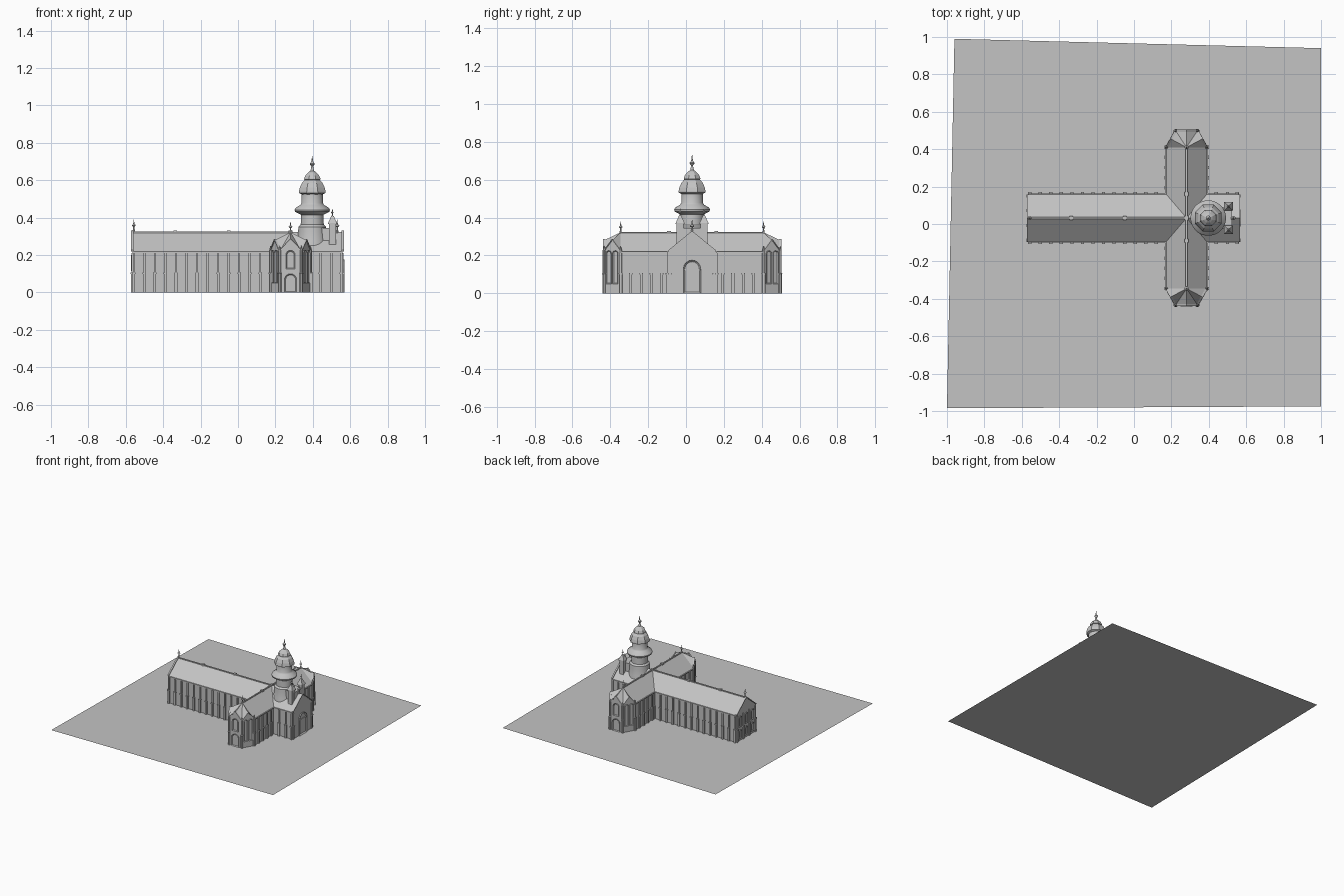
import bpy, bmesh, math
from mathutils import Matrix, Vector

if "Cube" in bpy.data.objects:
    bpy.data.objects.remove(bpy.data.objects["Cube"])

stone = bpy.data.materials.new("pale grey stone")
stone.use_nodes = True
GREY = (0.55, 0.55, 0.55, 1)
stone.diffuse_color = GREY
stone.node_tree.nodes["Principled BSDF"].inputs["Base Color"].default_value = GREY

YC = 0.032            # axis of nave
XT = 0.281            # axis of transept
NAVE_W, TRANS_W = 0.125, 0.107
EAVE, RIDGE = 0.22, 0.322
WEST, EAST, SOUTH, NORTH = -0.565, 0.56, -0.345, 0.41


def finish(name, bm, smooth=False):
    bmesh.ops.recalc_face_normals(bm, faces=bm.faces)
    me = bpy.data.meshes.new(name)
    bm.to_mesh(me)
    bm.free()
    me.materials.append(stone)
    ob = bpy.data.objects.new(name, me)
    bpy.context.collection.objects.link(ob)
    if smooth:
        bpy.ops.object.select_all(action='DESELECT')
        ob.select_set(True)
        bpy.context.view_layer.objects.active = ob
        bpy.ops.object.shade_smooth_by_angle(angle=math.radians(35))
    return ob


def sweep(bm, pts, vec):
    """Extrude a closed outline along a vector, returning the far face."""
    f = bm.faces.new([bm.verts.new(p) for p in pts])
    r = bmesh.ops.extrude_face_region(bm, geom=[f], use_keep_orig=True)
    bmesh.ops.translate(bm, vec=vec, verts=[v for v in r["geom"] if isinstance(v, bmesh.types.BMVert)])
    return [g for g in r["geom"] if isinstance(g, bmesh.types.BMFace)][0]


def box(bm, centre, size, angle=0):
    m = Matrix.Translation(centre) @ Matrix.Rotation(angle, 4, 'Z') @ Matrix.Diagonal((*size, 1))
    bmesh.ops.create_cube(bm, size=1, matrix=m)


def lathe(bm, profile, x, y, sides):
    """Stack of rings following (radius, height) pairs."""
    rings = []
    for r, z in profile:
        ring = []
        for i in range(sides):
            a = 2 * math.pi * (i + 0.5) / sides
            ring.append(bm.verts.new((x + r * math.cos(a), y + r * math.sin(a), z)))
        rings.append(ring)
    for lo, hi in zip(rings, rings[1:]):
        for i in range(sides):
            j = (i + 1) % sides
            bm.faces.new((lo[i], lo[j], hi[j], hi[i]))
    bm.faces.new(rings[0])
    bm.faces.new(rings[-1])


def finial(bm, x, y, z, h):
    shape = [(.09, 0), (.09, .2), (.05, .3), (.06, .45), (.17, .55), (.06, .66), (.01, 1)]
    lathe(bm, [(r * h, z + t * h) for r, t in shape], x, y, 8)


def arch(bm, base, angle, width, height, depth=0.007, rim=0.006):
    """Round-headed surround with a sunken panel; angle is its outward direction."""
    r = width / 2
    out = Vector((math.cos(angle), math.sin(angle), 0))
    side = Vector((-out.y, out.x, 0))
    base = Vector(base) - out * 0.002
    outline = [(-r, 0), (r, 0)]
    outline += [(r * math.cos(math.pi * i / 8), height - r + r * math.sin(math.pi * i / 8)) for i in range(9)]
    pts = [base + side * u + Vector((0, 0, v)) for u, v in outline]
    face = sweep(bm, pts, out * (depth + 0.002))
    bm.normal_update()
    bmesh.ops.inset_region(bm, faces=[face], thickness=rim, use_even_offset=True)
    bmesh.ops.translate(bm, vec=-out * (depth - 0.001), verts=face.verts)


def buttress(bm, x, y, angle, depth=0.012, width=0.014):
    """Stepped pier, thicker below mid height, with a small ledge."""
    c, s = math.cos(angle), math.sin(angle)
    for d, w, z0, z1 in ((depth, width, 0, .1), (depth + .003, width + .004, .1, .108),
                         (depth * .7, width * .8, .108, .212)):
        box(bm, (x + c * d / 2, y + s * d / 2, (z0 + z1) / 2), (d, w, z1 - z0), angle)


# Ground slab outline
bm = bmesh.new()
bm.faces.new([bm.verts.new((x, y, 0)) for x, y in ((-1, -.985), (1, -.975), (1, .94), (-.96, .99))])
finish("ground", bm)


def house(w):
    return [(-w, 0), (w, 0), (w, EAVE), (0, RIDGE), (-w, EAVE)]


# Long body and crossing arm
bm = bmesh.new()
sweep(bm, [(WEST, YC + u, z) for u, z in house(NAVE_W)], (EAST - WEST, 0, 0))
finish("nave_and_choir", bm)
bm = bmesh.new()
sweep(bm, [(XT + u, SOUTH, z) for u, z in house(TRANS_W)], (0, NORTH - SOUTH, 0))
finish("transept", bm)

# Eave cornices and ridge caps
bm = bmesh.new()
for s in (-1, 1):
    for x0, x1 in ((WEST, XT - TRANS_W), (XT + TRANS_W, EAST)):
        box(bm, ((x0 + x1) / 2, YC + s * NAVE_W, EAVE - .004), (x1 - x0, .014, .008))
    for y0, y1 in ((SOUTH, YC - NAVE_W), (YC + NAVE_W, NORTH)):
        box(bm, (XT + s * TRANS_W, (y0 + y1) / 2, EAVE - .004), (.014, y1 - y0, .008))
finish("cornices", bm)
bm = bmesh.new()
box(bm, ((WEST + XT) / 2, YC, RIDGE), (XT - WEST, .01, .006))
box(bm, (XT, (SOUTH + NORTH) / 2, RIDGE), (.01, NORTH - SOUTH, .006))
for x, y in ((-.335, YC), (-.05, YC), (XT, .16), (XT, -.09), (XT, YC)):
    box(bm, (x, y, RIDGE + .002), (.02, .02, .012))
finish("ridge_caps", bm)

# Buttresses along all walls
bm = bmesh.new()
UP = math.pi / 2
for s in (-1, 1):
    for i in range(14):
        buttress(bm, WEST + .008 + i * .0563, YC + s * NAVE_W, s * UP)
    for x in (.44, .5, EAST - .008):
        buttress(bm, x, YC + s * NAVE_W, s * UP)
    for i in range(5):
        for y in (NORTH - i * .054, SOUTH + i * .054):
            buttress(bm, XT + s * TRANS_W, y, 0 if s > 0 else math.pi, .009)
    for u in (.04, .118):
        buttress(bm, WEST, YC + s * u, math.pi, .008)
    buttress(bm, EAST, YC + s * .118, 0, .006)
finish("buttresses", bm)

# Three-sided ends of the transept with a gablet on every face
ends, frames, piers, coping = (bmesh.new() for _ in range(4))
for s, y in ((-1, SOUTH), (1, NORTH)):
    ring = [(XT - TRANS_W, y), (XT - .058, y + s * .088), (XT + .058, y + s * .088), (XT + TRANS_W, y)]
    sweep(ends, [(*p, 0) for p in ring], (0, 0, EAVE))
    for k, (a, b) in enumerate(zip(ring, ring[1:])):
        a, b = Vector((*a, EAVE)), Vector((*b, EAVE))
        mid = (a + b) / 2
        peak = mid + Vector((0, 0, .06))
        apex = Vector((XT, y, RIDGE))
        va, vb, vp, vt = (ends.verts.new(p) for p in (a, b, peak, apex))
        for tri in ((va, vb, vp), (va, vp, vt), (vp, vb, vt)):
            ends.faces.new(tri)
        n = Vector((b.y - a.y, a.x - b.x, 0)) * -s
        angle = math.atan2(n.y, n.x)
        if k == 1:
            arch(frames, (mid.x, mid.y, 0), angle, .066, .1)
            arch(frames, (mid.x, mid.y, .125), angle, .05, .1)
        else:
            for t in (-.2, .2):
                q = mid + (b - a) * t
                arch(frames, (q.x, q.y, .05), angle, .03, .175, rim=.004)
        # Raised coping along the gablet slopes
        for end in (a, b):
            o = n.normalized() * .006
            sweep(coping, [end - o, peak - o, peak + Vector((0, 0, .007)) - o, end + Vector((0, 0, .007)) - o], o * 2)
    for p in ring:
        lathe(piers, [(.01, 0), (.01, .1), (.012, .104), (.008, .108), (.008, .225), (.001, .25)], *p, 8)
finish("transept_ends", ends)
finish("corner_piers", piers)
finish("gablet_copings", coping)

# Portal and end windows
arch(frames, (EAST, YC, 0), 0, .092, .175, .009, .008)
box(frames, (EAST + .003, YC, .125), (.007, .084, .007))
for u in (-.079, 0, .079):
    arch(frames, (WEST, YC + u, .115), math.pi, .036, .085, rim=.004)
    arch(frames, (WEST, YC + u, .02), math.pi, .036, .07, rim=.004)
finish("window_and_door_frames", frames)

# Gable parapets at both ends of the long body
bm = bmesh.new()
for x in (WEST, EAST):
    for s in (-1, 1):
        foot = Vector((x - .006, YC + s * NAVE_W, EAVE))
        top = Vector((x - .006, YC, RIDGE))
        lift = Vector((0, 0, .008))
        sweep(bm, [foot, top, top + lift, foot + lift], (.012, 0, 0))
finish("gable_parapets", bm)

# Bell tower: round drums with eight-sided domes
TX = 0.397
bm = bmesh.new()
box(bm, (.46, YC, .29), (.13, .11, .11))
finish("tower_platform", bm)
bm = bmesh.new()
lathe(bm, [(.088, .2), (.088, .25), (.08, .275), (.076, .33), (.074, .35), (.062, .362), (.06, .425)], TX, YC, 32)
lathe(bm, [(.06, .415), (.093, .432), (.095, .442), (.09, .452), (.064, .468), (.057, .478), (.057, .535)], TX, YC, 32)
finish("tower_drums", bm, True)
bm = bmesh.new()
lathe(bm, [(.06, .525), (.077, .532), (.077, .54), (.072, .56), (.06, .585), (.042, .603)], TX, YC, 8)
lathe(bm, [(.036, .6), (.047, .603), (.047, .609), (.04, .625), (.026, .64), (.012, .65)], TX, YC, 8)
finish("tower_domes", bm)
bm = bmesh.new()
lathe(bm, [(.011, .645), (.007, .665), (.005, .675), (.013, .685), (.013, .69), (.005, .7), (.001, .73)], TX, YC, 12)
finish("tower_spire", bm, True)

# Paired turrets beside the tower
bm = bmesh.new()
for s in (-1, 1):
    y = YC + s * .063
    box(bm, (.505, y, .31), (.036, .036, .12))
    lathe(bm, [(.033, .365), (.033, .372), (.024, .385), (.009, .41)], .505, y, 4)
    finial(bm, .505, y, .4, .05)
finish("turrets", bm)

# Finials on ridge ends and eave corners
bm = bmesh.new()
for x, y, z, h in ((WEST + .008, YC, .32, .07), (XT, SOUTH, .315, .065), (XT, NORTH, .315, .065),
                   (EAST - .03, YC, .315, .075)):
    finial(bm, x, y, z, h)
finish("roof_finials", bm)
